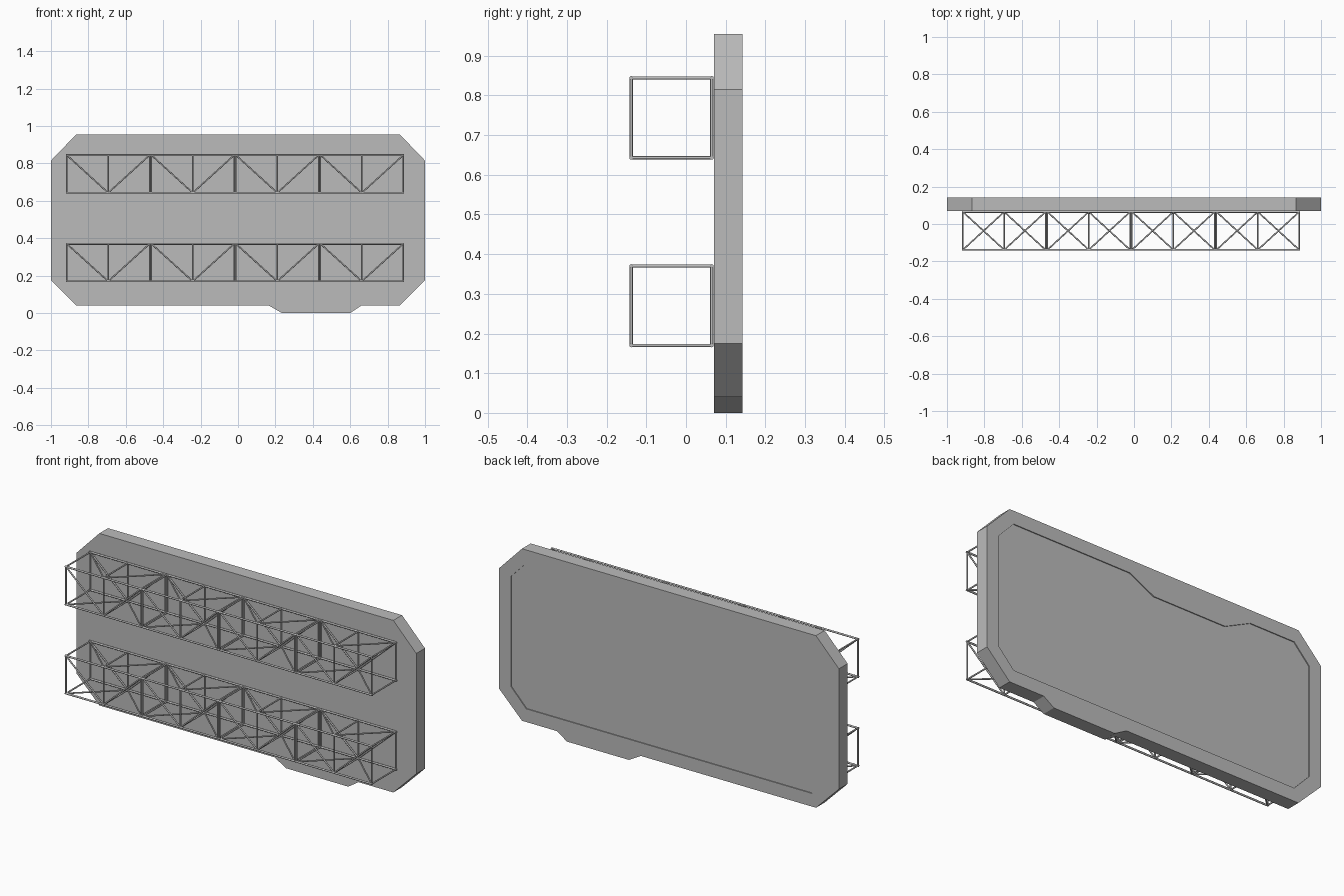
import bpy, bmesh
from mathutils import Vector

cube = bpy.data.objects.get("Cube")
if cube:
    bpy.data.objects.remove(cube)

grey = bpy.data.materials.new("plain grey")
grey.use_nodes = True
grey.diffuse_color = (0.5, 0.5, 0.5, 1)
grey.node_tree.nodes["Principled BSDF"].inputs["Base Color"].default_value = (0.5, 0.5, 0.5, 1)


def finish(name, bm):
    bmesh.ops.recalc_face_normals(bm, faces=bm.faces)
    mesh = bpy.data.meshes.new(name)
    bm.to_mesh(mesh)
    bm.free()
    mesh.materials.append(grey)
    obj = bpy.data.objects.new(name, mesh)
    bpy.context.collection.objects.link(obj)
    return obj


def slab(name, outline, y0, y1):
    """Extrude an x-z outline from y0 to y1."""
    bm = bmesh.new()
    face = bm.faces.new([bm.verts.new((x, y0, z)) for x, z in outline])
    new = bmesh.ops.extrude_face_region(bm, geom=[face])["geom"]
    moved = [v for v in new if isinstance(v, bmesh.types.BMVert)]
    bmesh.ops.translate(bm, verts=moved, vec=(0, y1 - y0, 0))
    return finish(name, bm)


def activate(obj):
    bpy.ops.object.select_all(action='DESELECT')
    obj.select_set(True)
    bpy.context.view_layer.objects.active = obj


# Display panel: chamfered slab with a tab underneath
FRONT, BACK, DEPTH = 0.07, 0.143, 0.005
panel = slab("panel", [
    (-1, 0.175), (-0.865, 0.04), (0.165, 0.04), (0.235, 0), (0.6, 0), (0.66, 0.04),
    (0.865, 0.04), (1, 0.175), (1, 0.815), (0.865, 0.955), (-0.865, 0.955), (-1, 0.815)],
    FRONT, BACK)

# Shallow recess in the back with a step along its top edge
cutter = slab("recess_cutter", [
    (-0.93, 0.205), (-0.84, 0.11), (0.84, 0.11), (0.93, 0.205), (0.93, 0.79), (0.84, 0.885),
    (0.145, 0.885), (0, 0.813), (-0.426, 0.813), (-0.576, 0.885), (-0.84, 0.885), (-0.93, 0.79)],
    BACK - DEPTH, BACK + 0.05)
cutter.hide_render = True
cut = panel.modifiers.new("recess", 'BOOLEAN')
cut.operation = 'DIFFERENCE'
cut.solver = 'EXACT'
cut.object = cutter
activate(panel)
bpy.ops.object.modifier_apply(modifier=cut.name)
bpy.data.objects.remove(cutter)


def tube(bm, a, b, radius):
    a, b = Vector(a), Vector(b)
    axis = b - a
    made = bmesh.ops.create_cone(bm, cap_ends=True, segments=8, radius1=radius,
                                 radius2=radius, depth=axis.length)["verts"]
    bmesh.ops.rotate(bm, verts=made, matrix=axis.to_track_quat('Z', 'Y').to_matrix())
    bmesh.ops.translate(bm, verts=made, vec=(a + b) / 2)


# Box trusses: four modules each, with square frames and zigzag bracing
CHORD, BRACE = 0.005, 0.004
NEAR, FAR = -0.138, 0.065
START, LENGTH = -0.92, 0.452


def truss(name, low, high):
    bm = bmesh.new()
    corners = [(NEAR, low), (FAR, low), (FAR, high), (NEAR, high)]
    for i in range(4):
        left = START + i * LENGTH + 0.005
        right = left + LENGTH - 0.01
        mid = (left + right) / 2
        for y, z in corners:
            tube(bm, (left - 0.005, y, z), (right + 0.005, y, z), CHORD)
        for x in (left, mid, right):
            for k in range(4):
                tube(bm, (x, *corners[k]), (x, *corners[k - 1]), BRACE)
        for end in (left, right):
            for y in (NEAR, FAR):
                tube(bm, (end, y, high), (mid, y, low), BRACE)
            tube(bm, (end, FAR, high), (mid, NEAR, high), BRACE)
            tube(bm, (end, NEAR, low), (mid, FAR, low), BRACE)
    obj = finish(name, bm)
    activate(obj)
    bpy.ops.object.shade_smooth_by_angle(angle=0.9)


truss("upper_truss", 0.643, 0.844)
truss("lower_truss", 0.17, 0.37)
